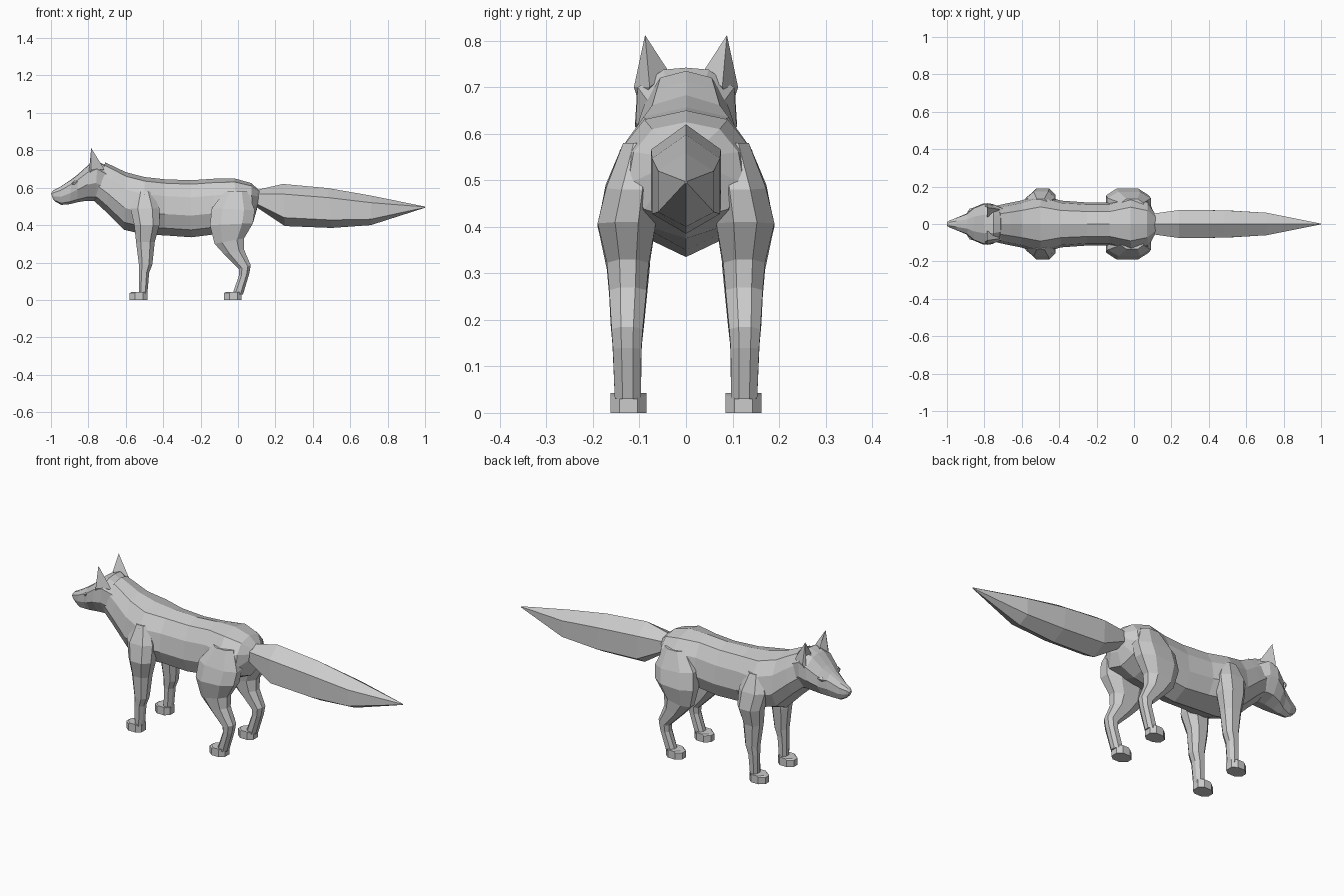
import bpy, bmesh
from mathutils import Vector

if "Cube" in bpy.data.objects:
    bpy.data.objects.remove(bpy.data.objects["Cube"])

grey = bpy.data.materials.new("fur grey")
grey.diffuse_color = (0.6, 0.6, 0.6, 1)
grey.use_nodes = True
grey.node_tree.nodes["Principled BSDF"].inputs["Base Color"].default_value = grey.diffuse_color


def finish(name, bm):
    bmesh.ops.recalc_face_normals(bm, faces=bm.faces)
    me = bpy.data.meshes.new(name)
    bm.to_mesh(me)
    bm.free()
    me.materials.append(grey)
    ob = bpy.data.objects.new(name, me)
    bpy.context.collection.objects.link(ob)
    return ob


def loft(name, rings):
    """Skin a row of equal rings and cap both ends."""
    bm = bmesh.new()
    rows = [[bm.verts.new(p) for p in r] for r in rings]
    n = len(rows[0])
    for a, b in zip(rows, rows[1:]):
        for i in range(n):
            bm.faces.new((a[i], a[(i + 1) % n], b[(i + 1) % n], b[i]))
    bm.faces.new(rows[0])
    bm.faces.new(rows[-1])
    return finish(name, bm)


def section(profile, xt, zt, xb, zb, hw):
    """Symmetric ring: profile holds (width share, share of the way down)."""
    half = [(xt + (xb - xt) * d, w * hw, zt + (zb - zt) * d) for w, d in profile]
    return half + [(x, -y, z) for x, y, z in reversed(half) if y > 1e-6]


def mirror_y(ob):
    m = ob.modifiers.new("mirror", 'MIRROR')
    m.use_axis = (False, True, False)
    return ob


# Torso and neck: x top, z top, x bottom, z bottom, half width
torso_profile = [(0, 0), (.58, .07), (.9, .3), (1, .62), (.72, .87), (0, 1)]
torso = [(-.71, .735, -.77, .53, .095), (-.66, .712, -.71, .475, .108),
         (-.60, .683, -.61, .375, .125), (-.5, .657, -.5, .35, .158),
         (-.39, .645, -.39, .345, .125), (-.25, .64, -.25, .335, .115),
         (-.13, .648, -.13, .35, .115), (-.02, .65, 0, .375, .155),
         (.07, .625, .08, .41, .125), (.115, .585, .1, .48, .065)]
loft("torso", [section(torso_profile, *r) for r in torso])

# Head with tapering muzzle
head_profile = [(0, 0), (.45, .02), (.96, .2), (1, .55), (.62, .9), (0, 1)]
head = [(-.69, .71, -.73, .51, .085), (-.75, .742, -.765, .53, .108),
        (-.80, .722, -.81, .53, .11), (-.855, .672, -.86, .522, .088),
        (-.89, .645, -.90, .512, .056), (-.95, .605, -.945, .508, .034),
        (-.988, .585, -.975, .525, .02), (-1.0, .57, -.99, .54, .012)]
loft("head", [section(head_profile, *r) for r in head])

# Tail: six-sided brush
tail_profile = [(0, 0), (1, .24), (1, .8), (0, 1)]
tail = [(.10, .588, .10, .495, .055), (.24, .62, .25, .395, .075),
        (.48, .598, .5, .385, .073), (.71, .558, .71, .40, .06),
        (1.0, .499, 1.0, .493, .002)]
loft("tail", [section(tail_profile, *r) for r in tail])


# Legs: z front, z back, x front, x back, y inner, y outer
def leg(name, levels):
    shape = [(0, .3), (0, .7), (.25, 1), (.75, 1), (1, .7), (1, .3), (.75, 0), (.25, 0)]
    mirror_y(loft(name, [[(xf + (xk - xf) * u, yi + (yo - yi) * v, zf + (zk - zf) * u)
                          for u, v in shape]
                         for zf, zk, xf, xk, yi, yo in levels]))


leg("front_leg", [(.58, .58, -.54, -.46, .07, .135), (.49, .49, -.575, -.42, .065, .173),
                  (.40, .40, -.555, -.42, .075, .19), (.31, .31, -.545, -.445, .078, .168),
                  (.19, .19, -.53, -.458, .09, .162), (.145, .145, -.53, -.475, .095, .158),
                  (.03, .03, -.53, -.485, .097, .153)])
leg("hind_leg", [(.58, .58, -.07, .05, .06, .135), (.49, .48, -.14, .09, .06, .172),
                 (.40, .41, -.15, .08, .065, .19), (.30, .33, -.125, .033, .08, .17),
                 (.245, .27, -.075, .032, .085, .165), (.165, .185, .005, .068, .093, .16),
                 (.13, .14, .005, .06, .096, .157), (.03, .03, -.03, .027, .097, .153)])


# Paws
def paw(name, x0, x1):
    outline = [(0, .3), (0, .7), (.3, 1), (.75, 1), (1, .75), (1, .25), (.75, 0), (.3, 0)]
    mirror_y(loft(name, [[(x0 + s + (x1 - x0 - s) * u, .085 + .077 * v, z) for u, v in outline]
                         for z, s in ((0, 0), (.036, 0), (.043, .012))]))


paw("front_paw", -.58, -.485)
paw("hind_paw", -.075, .02)

# Ears: pointed shell with a hollow front
bm = bmesh.new()
tip, inner, outer, back, hollow, low = [bm.verts.new(p) for p in (
    (-.785, .088, .812), (-.785, .036, .732), (-.785, .112, .70),
    (-.715, .078, .70), (-.755, .078, .715), (-.80, .098, .655))]
for f in ((tip, inner, back), (tip, back, outer), (tip, hollow, inner),
          (tip, outer, low), (tip, low, hollow), (inner, hollow, low),
          (inner, low, back), (back, low, outer)):
    bm.faces.new(f)
mirror_y(finish("ear", bm))

# Eyes: small almond plates with a faceted centre
bm = bmesh.new()
c = Vector((-.875, .079, .628))
rim = [bm.verts.new(c + Vector(d)) for d in
       ((-.018, -.02, -.008), (0, -.004, -.012), (.018, .009, .006), (0, -.008, .012))]
mid = bm.verts.new(c + Vector((-.004, .003, .001)))
for i in range(4):
    bm.faces.new((rim[i], rim[(i + 1) % 4], mid))
mirror_y(finish("eye", bm))
